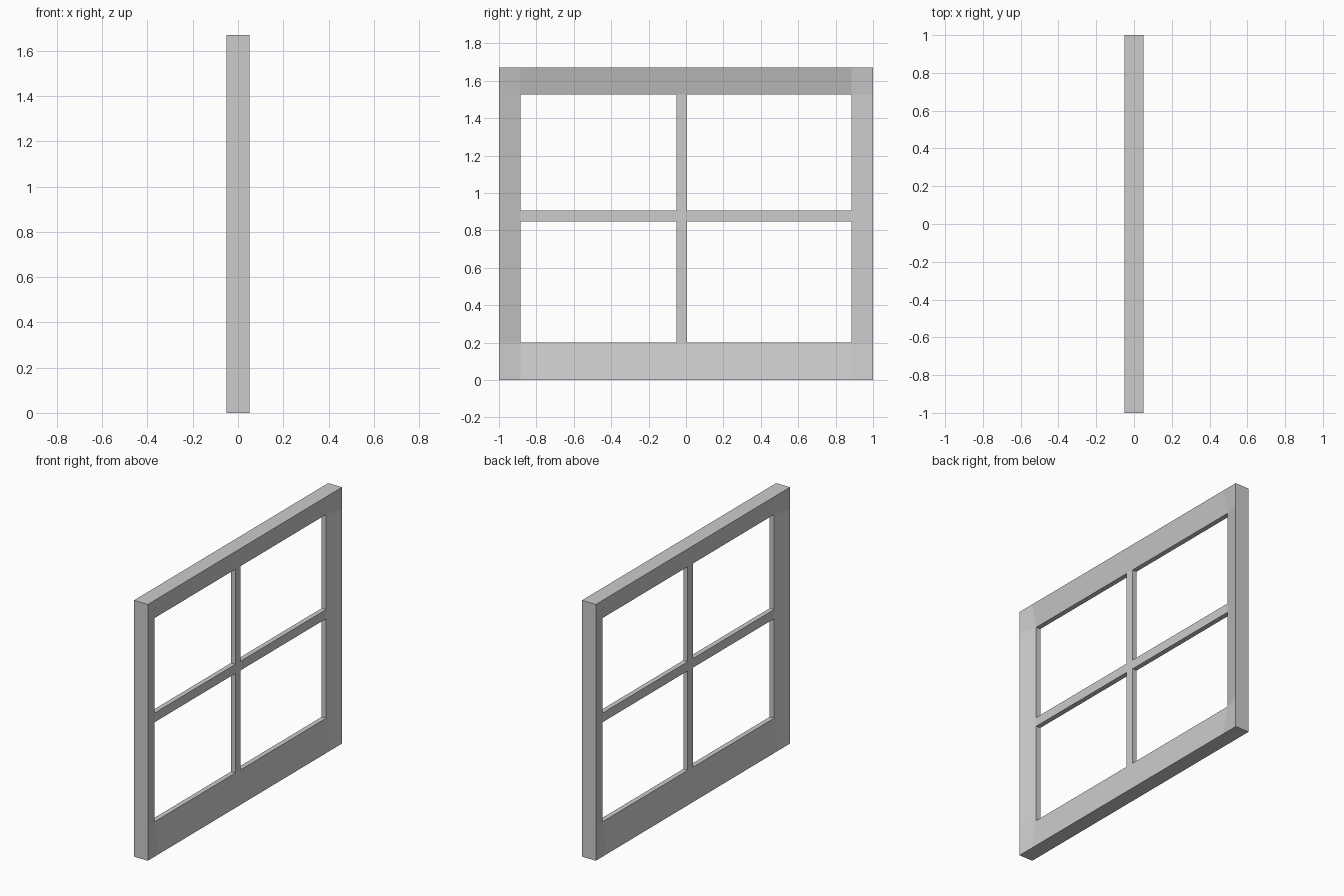
import bpy, bmesh

if "Cube" in bpy.data.objects:
    bpy.data.objects.remove(bpy.data.objects["Cube"])

# Grid lines: outer edge, rail/stile inner edge, glazing bar edges
YS = [-1.0, -0.885, -0.05, 0.005, 0.885, 1.0]
ZS = [0.0, 0.2, 0.848, 0.908, 1.527, 1.67]
PANES = {(1, 1), (3, 1), (1, 3), (3, 3)}
OUTER, INNER = 0.05, 0.016   # half thickness at rim and at openings
N = len(YS) - 1

bm = bmesh.new()


def layer(side):
    """Grid of points for one face of the sash, sloping in from the rim."""
    pts = {}
    for i, y in enumerate(YS):
        for j, z in enumerate(ZS):
            rim = i in (0, N) or j in (0, N)
            pts[i, j] = bm.verts.new((side * (OUTER if rim else INNER), y, z))
    return pts


front, back = layer(1), layer(-1)
solid = {(i, j) for i in range(N) for j in range(N)} - PANES

for i, j in solid:
    ring = [(i, j), (i + 1, j), (i + 1, j + 1), (i, j + 1)]
    # Broad faces on both sides
    bm.faces.new([front[k] for k in ring])
    bm.faces.new([back[k] for k in reversed(ring)])
    # Edge walls around the rim and the pane openings
    for n, (di, dj) in enumerate([(0, -1), (1, 0), (0, 1), (-1, 0)]):
        if (i + di, j + dj) not in solid:
            a, b = ring[n], ring[(n + 1) % 4]
            bm.faces.new([front[b], front[a], back[a], back[b]])

bmesh.ops.recalc_face_normals(bm, faces=bm.faces)
mesh = bpy.data.meshes.new("window_sash")
bm.to_mesh(mesh)
bm.free()
sash = bpy.data.objects.new("window_sash", mesh)
bpy.context.collection.objects.link(sash)
